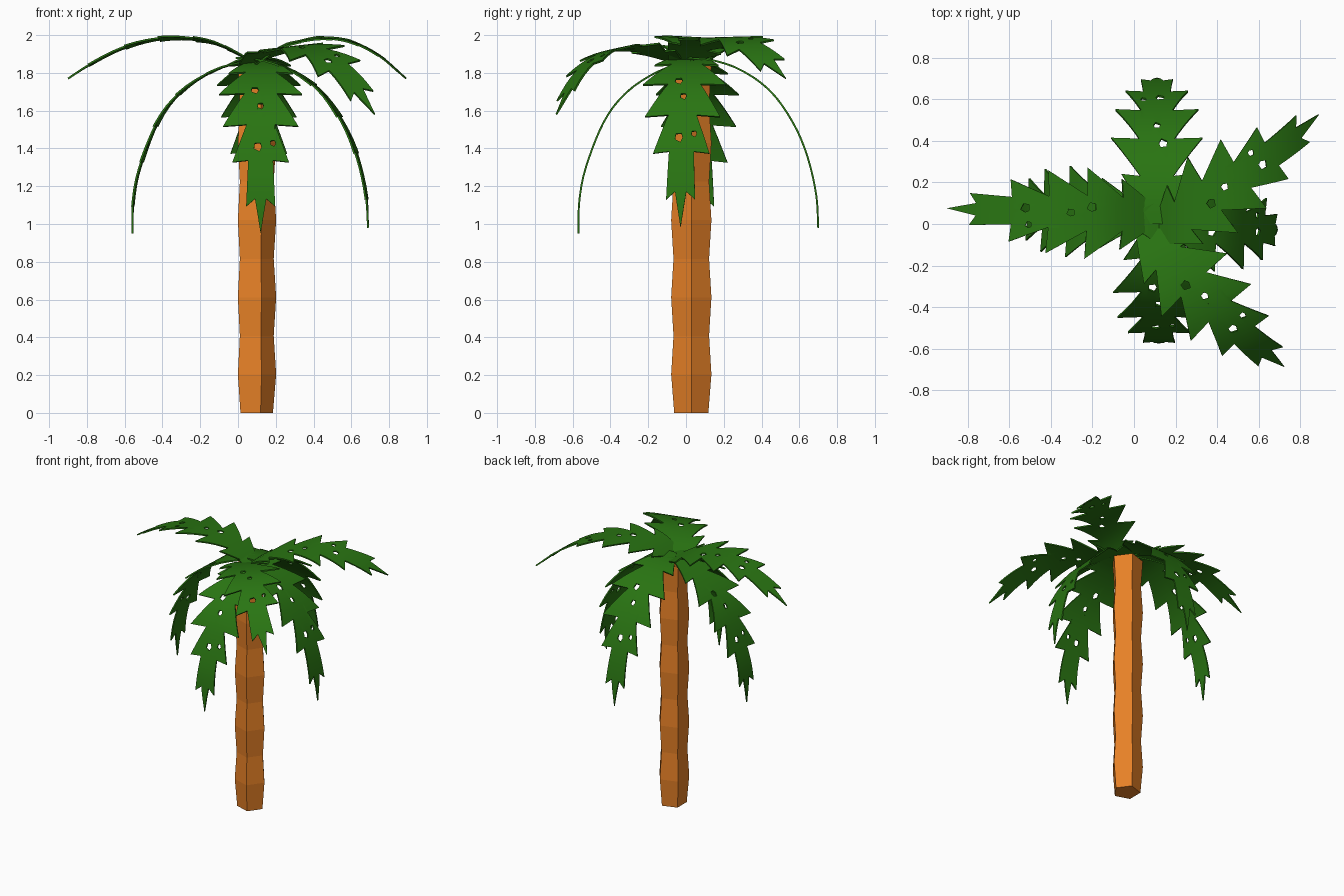
import bpy, bmesh, math
from mathutils import Vector

if "Cube" in bpy.data.objects:
    bpy.data.objects.remove(bpy.data.objects["Cube"])


def material(name, rgb):
    m = bpy.data.materials.new(name)
    m.diffuse_color = (*rgb, 1)
    m.use_nodes = True
    m.node_tree.nodes["Principled BSDF"].inputs["Base Color"].default_value = m.diffuse_color
    return m


bark = material("bark", (0.80, 0.22, 0.020))
green = material("leaf_green", (0.022, 0.175, 0.006))


def link(name, mesh, mat):
    ob = bpy.data.objects.new(name, mesh)
    bpy.context.collection.objects.link(ob)
    mesh.materials.append(mat)
    return ob


# Trunk: five-sided, alternating wide and narrow rings
bm = bmesh.new()
rings = []
for i in range(10):
    r = 0.095 if i == 0 else (0.112 if i % 2 else 0.099)
    z = min(i * 0.204, 1.85)
    rings.append([bm.verts.new((0.09 + r * math.cos(math.tau * k / 5),
                                0.028 + r * math.sin(math.tau * k / 5), z))
                  for k in range(5)])
for a, b in zip(rings, rings[1:]):
    for k in range(5):
        j = (k + 1) % 5
        bm.faces.new((a[k], a[j], b[j], b[k]))
bm.faces.new(rings[0][::-1])
bm.faces.new(rings[-1])
me = bpy.data.meshes.new("trunk")
bm.to_mesh(me)
bm.free()
link("trunk", me, bark)

# Flat leaf pattern: (distance from tip, half width), toothed and mirrored
LEN = 1.2
half = [(0.18, 0.03), (0.14, 0.077), (0.385, 0.066), (0.375, 0.15), (0.585, 0.075),
        (0.575, 0.2), (0.785, 0.085), (0.78, 0.22), (0.98, 0.08), (0.97, 0.17), (LEN, 0.03)]
outline = [(0, 0)] + half + [(t, -w) for t, w in reversed(half)]
holes = [(0.46, 0.015, 1), (0.48, -0.065, 0.7), (0.70, 0, 0.8), (0.81, 0.03, 1)]
cu = bpy.data.curves.new("leaf_pattern", 'CURVE')
cu.dimensions = '2D'
cu.fill_mode = 'BOTH'
cu.extrude = 0.005


def add_loop(pts):
    sp = cu.splines.new('POLY')
    sp.points.add(len(pts) - 1)
    for p, (x, y) in zip(sp.points, pts):
        p.co = (x, y, 0, 1)
    sp.use_cyclic_u = True


add_loop(outline)
for t, w, k in holes:
    add_loop([(t - 0.025 * k, w - 0.008 * k), (t - 0.01 * k, w + 0.02 * k),
              (t + 0.02 * k, w + 0.016 * k), (t + 0.022 * k, w - 0.012 * k),
              (t, w - 0.02 * k)])
helper = bpy.data.objects.new("leaf_pattern", cu)
bpy.context.collection.objects.link(helper)
dg = bpy.context.evaluated_depsgraph_get()
flat = bpy.data.meshes.new_from_object(helper.evaluated_get(dg))
bpy.data.objects.remove(helper)


def smooth_path(pts):
    p = [Vector(q) for q in pts]
    p = [2 * p[0] - p[1]] + p + [2 * p[-1] - p[-2]]
    out = []
    for a, b, c, d in zip(p, p[1:], p[2:], p[3:]):
        for k in range(8):
            t = k / 8
            out.append(0.5 * (2 * b + (c - a) * t + (2 * a - 5 * b + 4 * c - d) * t * t
                              + (3 * b - a - 3 * c + d) * t ** 3))
    return out + [p[-2]]


def leaf(name, base, angle, pts, yaw=0, roll=0):
    """Bend the flat pattern along a path of (reach, height) points."""
    path = smooth_path(pts)
    cum = [0]
    for a, b in zip(path, path[1:]):
        cum.append(cum[-1] + (b - a).length)
    ca, sa = math.cos(math.radians(yaw)), math.sin(math.radians(yaw))
    total = cum[-1] / ca
    fx, fy = math.cos(math.radians(angle)), math.sin(math.radians(angle))
    bm = bmesh.new()
    bm.from_mesh(flat)
    bmesh.ops.remove_doubles(bm, verts=bm.verts, dist=1e-5)
    for i in range(1, 24):
        bmesh.ops.bisect_plane(bm, geom=bm.verts[:] + bm.edges[:] + bm.faces[:],
                               plane_co=(LEN * i / 24, 0, 0), plane_no=(ca, -sa, 0))
    for v in bm.verts:
        d, w = total * (1 - v.co.x / LEN), -v.co.y
        lift = w * math.sin(math.radians(roll))
        s, w = d * ca - w * sa, d * sa + w * ca
        i = 0
        while i < len(path) - 2 and cum[i + 1] < s:
            i += 1
        tan = (path[i + 1] - path[i]).normalized()
        q = path[i] + tan * (s - cum[i]) + Vector((-tan.y, tan.x)) * v.co.z
        v.co = (base[0] + fx * q.x - fy * w, base[1] + fy * q.x + fx * w, q.y + lift)
    bmesh.ops.recalc_face_normals(bm, faces=bm.faces)
    me = bpy.data.meshes.new(name)
    bm.to_mesh(me)
    bm.free()
    ob = link(name, me, green)
    bpy.ops.object.select_all(action='DESELECT')
    ob.select_set(True)
    bpy.context.view_layer.objects.active = ob
    bpy.ops.object.shade_smooth_by_angle(angle=math.radians(30))


# Four drooping leaves
long_droop = [(0, 1.88), (0.15, 1.865), (0.3, 1.81), (0.45, 1.70), (0.57, 1.53),
              (0.645, 1.35), (0.69, 1.15), (0.7, 0.98)]
short_droop = [(0, 1.865), (0.17, 1.82), (0.35, 1.71), (0.48, 1.55), (0.58, 1.3),
               (0.615, 1.12), (0.62, 0.95)]
leaf("drooping_leaf_back", (0.11, 0), 90, long_droop)
leaf("drooping_leaf_right", (-0.01, 0.02), -4, long_droop)
leaf("drooping_leaf_front", (0.12, 0.05), -90, short_droop)
leaf("drooping_leaf_left", (0.06, 0.04), 177, short_droop)

# Three arching top leaves
leaf("top_leaf_left", (0.12, 0.04), 178,
     [(0, 1.83), (0.08, 1.88), (0.22, 1.95), (0.32, 1.975), (0.47, 1.985), (0.62, 1.965),
      (0.77, 1.915), (0.92, 1.835), (1.02, 1.77)], roll=3)
leaf("top_leaf_back_right", (0.1, -0.07), 0,
     [(0, 1.85), (0.1, 1.92), (0.2, 1.96), (0.35, 1.985), (0.5, 1.965), (0.65, 1.89),
      (0.79, 1.77)], yaw=34, roll=2)
leaf("top_leaf_front_right", (0.03, -0.03), -63,
     [(0, 1.85), (0.19, 1.915), (0.38, 1.935), (0.57, 1.89), (0.74, 1.775), (0.90, 1.58)],
     yaw=17, roll=6)
